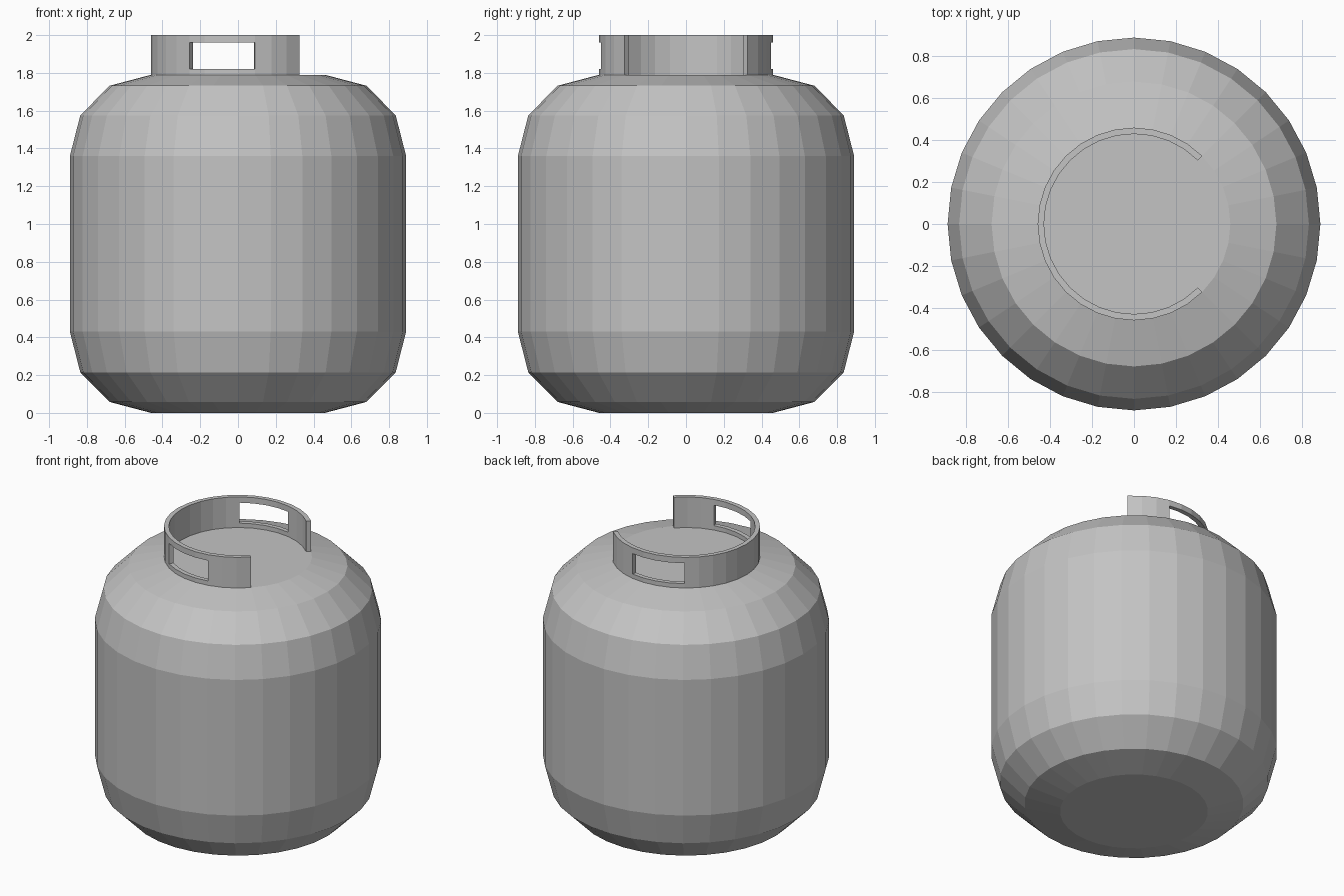
import bpy
import bmesh
from math import cos, sin, tau

if "Cube" in bpy.data.objects:
    bpy.data.objects.remove(bpy.data.objects["Cube"])

SIDES = 32

grey = bpy.data.materials.new("grey_metal")
grey.use_nodes = True
colour = (0.55, 0.55, 0.55, 1)
grey.diffuse_color = colour
grey.node_tree.nodes["Principled BSDF"].inputs["Base Color"].default_value = colour


def ring(bm, radius, z, steps):
    """Vertices at the given angular steps of a circle."""
    return [bm.verts.new((radius * cos(tau * i / SIDES), radius * sin(tau * i / SIDES), z))
            for i in steps]


def finish(bm, name):
    bmesh.ops.recalc_face_normals(bm, faces=bm.faces[:])
    mesh = bpy.data.meshes.new(name)
    bm.to_mesh(mesh)
    bm.free()
    mesh.materials.append(grey)
    obj = bpy.data.objects.new(name, mesh)
    bpy.context.collection.objects.link(obj)
    return obj


# Tank body: faceted shell with chamfered shoulders, mirrored about mid height
HEIGHT = 1.79
lower = [(0.46, 0), (0.68, 0.058), (0.835, 0.215), (0.89, 0.43)]
profile = lower + [(r, HEIGHT - z) for r, z in reversed(lower)]
bm = bmesh.new()
rings = [ring(bm, r, z, range(SIDES)) for r, z in profile]
for a, b in zip(rings, rings[1:]):
    for i in range(SIDES):
        j = (i + 1) % SIDES
        bm.faces.new((a[i], a[j], b[j], b[i]))
bm.faces.new(rings[0])
bm.faces.new(rings[-1])
finish(bm, "tank_body")

# Collar: three-quarter ring, open towards +x, with a hand slot front and back
OUTER, INNER = 0.46, 0.43
first, last = SIDES // 8, SIDES * 7 // 8
slots = set(range(7, 11)) | set(range(21, 25))
bm = bmesh.new()
rows = [ring(bm, OUTER, z, range(first, last + 1)) for z in (HEIGHT, 1.82, 1.96, 2.0)]
for level, (a, b) in enumerate(zip(rows, rows[1:])):
    for k in range(last - first):
        if level == 1 and first + k in slots:
            continue
        bm.faces.new((a[k], a[k + 1], b[k + 1], b[k]))
wall = bmesh.ops.extrude_face_region(bm, geom=bm.faces[:], use_keep_orig=True)
for v in wall["geom"]:
    if isinstance(v, bmesh.types.BMVert):
        v.co.x *= INNER / OUTER
        v.co.y *= INNER / OUTER
finish(bm, "valve_collar")
